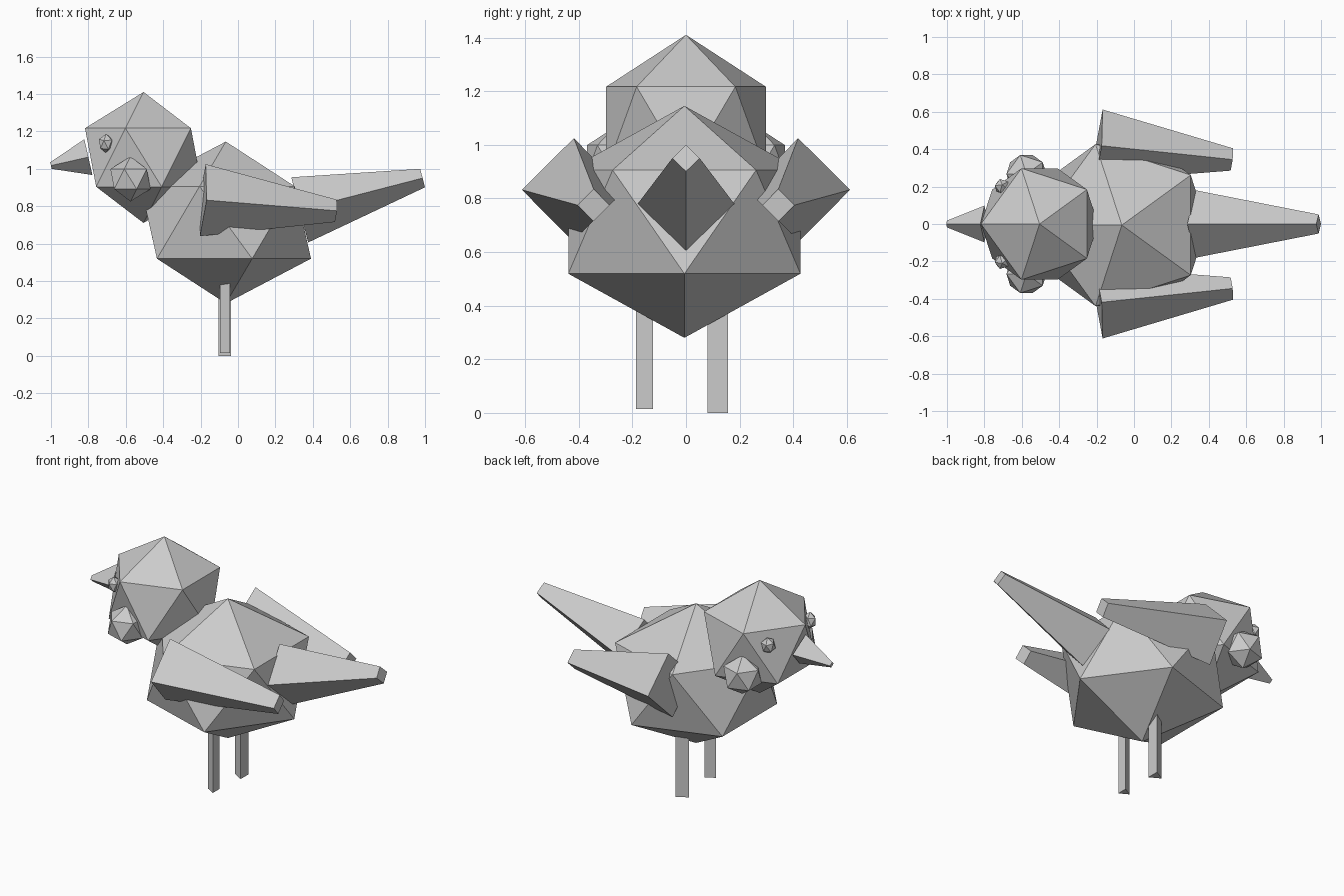
import bpy
import math
from mathutils import Vector

if "Cube" in bpy.data.objects:
    bpy.data.objects.remove(bpy.data.objects["Cube"], do_unlink=True)

grey = bpy.data.materials.new("plain grey")
grey.use_nodes = True
colour = (0.6, 0.6, 0.6, 1)
grey.diffuse_color = colour
grey.node_tree.nodes["Principled BSDF"].inputs["Base Color"].default_value = colour


def ball(name, centre, radius, height, tilt=0):
    """Twenty-sided ball with its own half height."""
    bpy.ops.mesh.primitive_ico_sphere_add(
        subdivisions=1, radius=1, location=centre, rotation=(tilt, 0, math.pi))
    obj = bpy.context.object
    obj.name = name
    obj.scale = (radius, radius, height)
    obj.data.materials.append(grey)


def taper(name, start, end, wide, narrow):
    """Four-sided tapering bar, diamond in section, between two points."""
    start, end = Vector(start), Vector(end)
    along = (end - start).normalized()
    side = along.cross(Vector((0, 0, 1))).normalized()
    up = side.cross(along)
    verts = []
    for centre, size in ((start, wide), (end, narrow)):
        verts += [centre + d * size for d in (side, up, -side, -up)]
    faces = [(3, 2, 1, 0), (4, 5, 6, 7)]
    faces += [(i, (i + 1) % 4, (i + 1) % 4 + 4, i + 4) for i in range(4)]
    mesh = bpy.data.meshes.new(name)
    mesh.from_pydata(verts, [], faces)
    mesh.materials.append(grey)
    obj = bpy.data.objects.new(name, mesh)
    bpy.context.collection.objects.link(obj)
    # make every face point outward
    bpy.context.view_layer.objects.active = obj
    bpy.ops.object.select_all(action='DESELECT')
    obj.select_set(True)
    bpy.ops.object.mode_set(mode='EDIT')
    bpy.ops.mesh.select_all(action='SELECT')
    bpy.ops.mesh.normals_make_consistent(inside=False)
    bpy.ops.object.mode_set(mode='OBJECT')


def leg(name, y, bottom, radius):
    """Three-sided post with its flat side toward the tail."""
    top = 0.42
    bpy.ops.mesh.primitive_cylinder_add(
        vertices=3, radius=radius, depth=top - bottom,
        location=(-0.06, y, (top + bottom) / 2))
    obj = bpy.context.object
    obj.name = name
    # turn one corner toward the beak
    obj.rotation_euler.z = math.pi / 2
    obj.data.materials.append(grey)


# Body and head
ball("body", (-0.065, -0.006, 0.7125), 0.509, 0.4325)
ball("head", (-0.505, 0, 1.06), 0.35, 0.35)

# Beak and tail
taper("beak", (-0.80, 0, 1.062), (-1.0, 0, 1.017), 0.098, 0.018)
taper("tail", (0.33, 0, 0.78), (0.987, 0, 0.95), 0.18, 0.051)

# Paired parts
for label, s in (("right", -1), ("left", 1)):
    ball(label + "_cheek", (-0.575, s * 0.267, 0.945), 0.12, 0.12)
    ball(label + "_eye", (-0.705, s * 0.2, 1.135), 0.043, 0.052, s * 0.2)
    taper(label + "_wing", (-0.188, s * 0.42, 0.832),
          (0.523, s * 0.345, 0.775), 0.193, 0.06)

# Legs, slightly different in size
leg("right_leg", -0.155, 0.015, 0.037)
leg("left_leg", 0.118, 0, 0.044)
